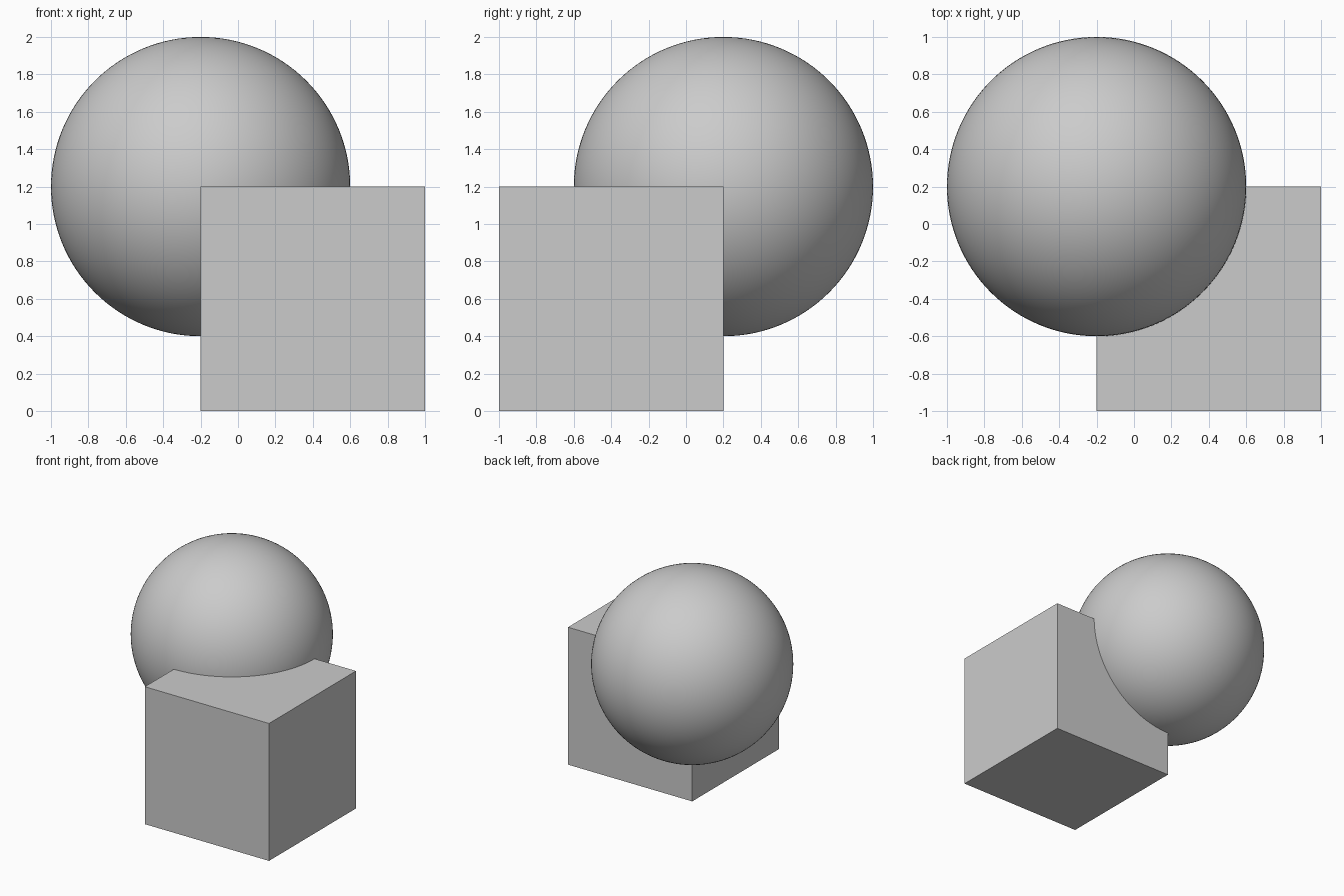
import bpy
import math

default = bpy.data.objects.get("Cube")
if default:
    bpy.data.objects.remove(default, do_unlink=True)

# One plain grey for both parts
grey = bpy.data.materials.new("light grey")
grey.use_nodes = True
colour = (0.6, 0.6, 0.6, 1.0)
grey.diffuse_color = colour
grey.node_tree.nodes["Principled BSDF"].inputs["Base Color"].default_value = colour


def finish(name):
    obj = bpy.context.object
    obj.name = name
    obj.data.name = name
    obj.data.materials.append(grey)
    return obj


SIDE = 1.2
RADIUS = 0.8
corner = (-0.2, 0.2, SIDE)  # upper back corner of the block, centre of the ball

# Block standing on the ground
bpy.ops.mesh.primitive_cube_add(
    size=SIDE,
    location=(corner[0] + SIDE / 2, corner[1] - SIDE / 2, SIDE / 2))
finish("block")

# Ball centred on the block's corner
bpy.ops.mesh.primitive_uv_sphere_add(
    segments=128, ring_count=64, radius=RADIUS, location=corner)
finish("ball")
bpy.ops.object.shade_smooth_by_angle(angle=math.radians(30))
